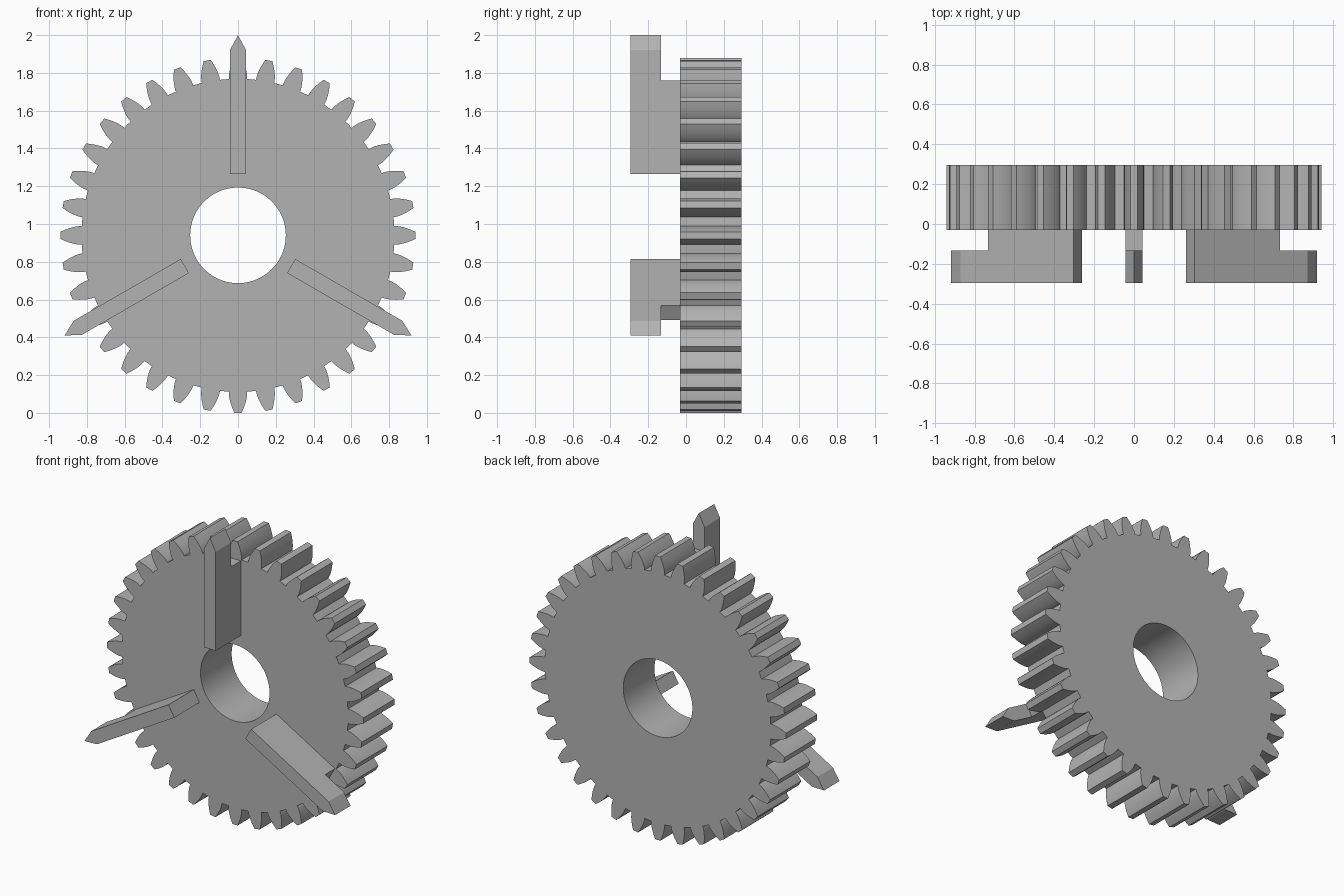
import bpy
import bmesh
from math import pi, sin, cos, tan, acos, radians, sqrt

if "Cube" in bpy.data.objects:
    bpy.data.objects.remove(bpy.data.objects["Cube"])

HUB_Z = 0.94          # height of the gear axis
TEETH = 36
OUTER = 0.94
MODULE = 2 * OUTER / (TEETH + 2)
PITCH = MODULE * TEETH / 2
ROOT = PITCH - 1.25 * MODULE
BASE = PITCH * cos(radians(20))
BORE = 0.253
FRONT, STEP, FACE, BACK = -0.295, -0.133, -0.031, 0.295

grey = bpy.data.materials.new("plain grey")
grey.use_nodes = True
color = (0.45, 0.45, 0.45, 1)
grey.diffuse_color = color
grey.node_tree.nodes["Principled BSDF"].inputs["Base Color"].default_value = color


def prism(name, loops, y0, y1):
    """Fill closed (x, z) outlines, holes included, and extrude along y."""
    bm = bmesh.new()
    edges = []
    for loop in loops:
        verts = [bm.verts.new((x, y0, z)) for x, z in loop]
        edges += [bm.edges.new((v, verts[i - 1])) for i, v in enumerate(verts)]
    if len(loops) > 1:
        bmesh.ops.triangle_fill(bm, edges=edges, use_beauty=True)
    else:
        bm.faces.new(verts)
    res = bmesh.ops.extrude_face_region(bm, geom=bm.faces[:], use_keep_orig=True)
    moved = [g for g in res["geom"] if isinstance(g, bmesh.types.BMVert)]
    bmesh.ops.translate(bm, verts=moved, vec=(0, y1 - y0, 0))
    bmesh.ops.recalc_face_normals(bm, faces=bm.faces)
    mesh = bpy.data.meshes.new(name)
    bm.to_mesh(mesh)
    bm.free()
    mesh.materials.append(grey)
    obj = bpy.data.objects.new(name, mesh)
    bpy.context.collection.objects.link(obj)
    obj.location.z = HUB_Z
    return obj


def involute(a):
    return tan(a) - a


# Half angle of an involute tooth at a given radius
def half_angle(r):
    a = acos(min(1, BASE / r))
    return pi / (2 * TEETH) + involute(radians(20)) - involute(a)


# Gear wheel: involute teeth around a round bore
steps = 6
radii = [ROOT] + [BASE + (OUTER - BASE) * (i / steps) for i in range(steps + 1)]
flank = [(r, half_angle(r)) for r in radii]
tooth = [(r, -a) for r, a in flank] + [(r, a) for r, a in reversed(flank)]
tooth.append((ROOT, pi / TEETH))
rim = [(r * cos(a + 2 * pi * k / TEETH), r * sin(a + 2 * pi * k / TEETH))
       for k in range(TEETH) for r, a in tooth]
bore = [(BORE * cos(2 * pi * i / 96), BORE * sin(2 * pi * i / 96)) for i in range(96)]
gear = prism("gear_wheel", [rim, bore], FACE, BACK)

bpy.ops.object.select_all(action='DESELECT')
gear.select_set(True)
bpy.context.view_layer.objects.active = gear
bpy.ops.object.shade_smooth_by_angle(angle=radians(25))

# Three pointed vanes on the front, each with a foot joined to the wheel
HALF, INNER, FOOT_END, SHOULDER, TIP = 0.043, 0.325, 0.82, 0.98, 1.06
blade = [(-HALF, INNER), (HALF, INNER), (HALF, SHOULDER), (0, TIP), (-HALF, SHOULDER)]
foot = [(-HALF, INNER), (HALF, INNER), (HALF, FOOT_END), (-HALF, FOOT_END)]
for name, turn in (("top", 0), ("left", 120), ("right", 240)):
    for part, outline, y0, y1 in (("blade", blade, FRONT, STEP), ("foot", foot, STEP, FACE)):
        vane = prism(f"{name}_vane_{part}", [outline], y0, y1)
        vane.rotation_euler.y = radians(turn)
